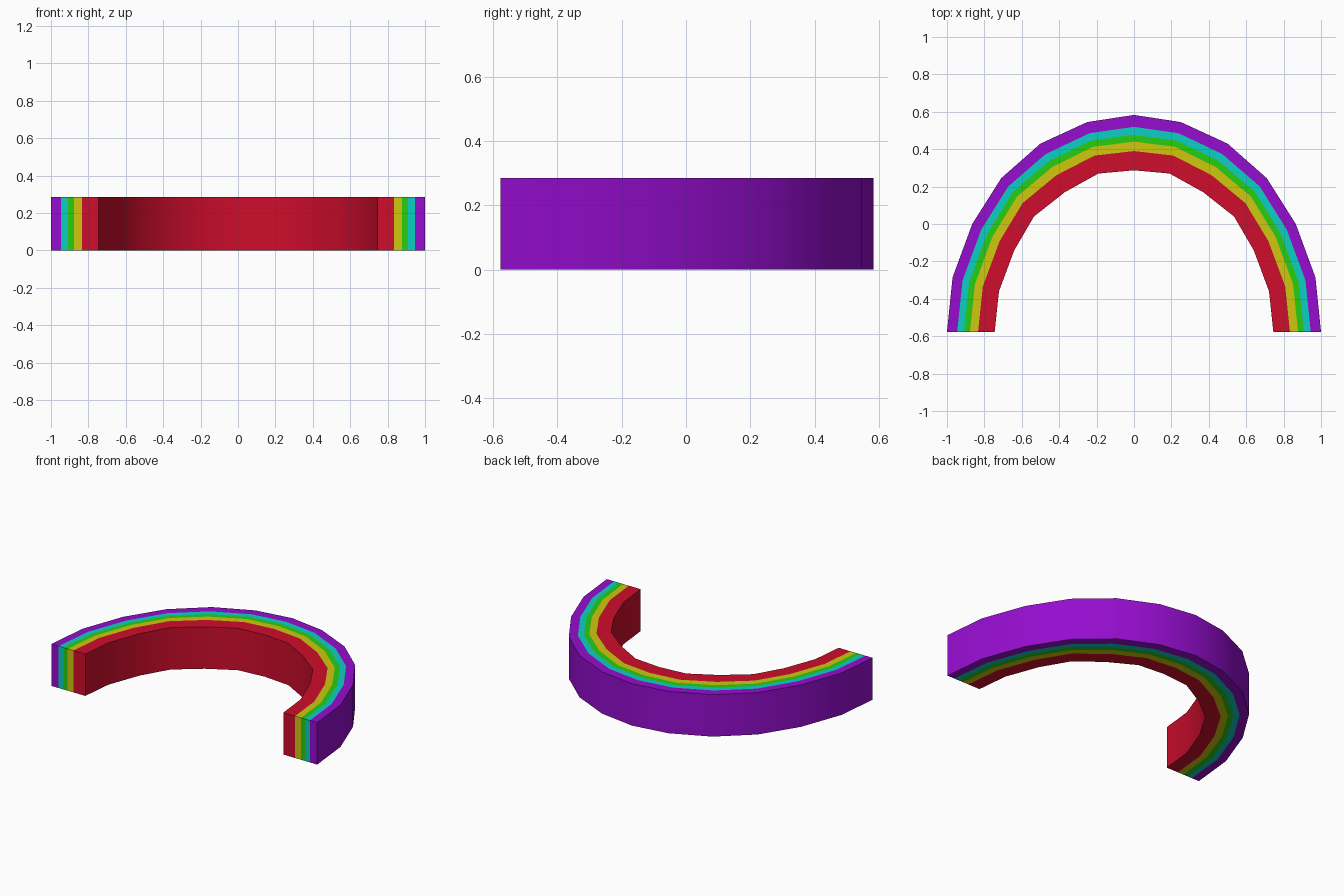
import bpy, bmesh, math

if "Cube" in bpy.data.objects:
    bpy.data.objects.remove(bpy.data.objects["Cube"])

HEIGHT = 0.285
# Right half of the arch, apex to foot: outer and inner outlines
OUTER = [(0, .583), (.25, .545), (.5, .43), (.71, .245), (.865, .0), (.97, -.285), (1.0, -.577)]
INNER = [(0, .287), (.19, .27), (.37, .17), (.535, .04), (.64, -.14), (.722, -.36), (.745, -.577)]
# Band borders across the thickness, outside to inside
STOPS = [0, .215, .36, .482, .652, 1]
COLOURS = [("purple", (.30, .004, .62)), ("turquoise", (.004, .62, .55)),
           ("green", (.022, .62, .006)), ("yellow", (.62, .57, .005)),
           ("red", (.62, .004, .025))]


def mirrored(half):
    return [(-x, y) for x, y in reversed(half[1:])] + half


outer, inner = mirrored(OUTER), mirrored(INNER)
bm = bmesh.new()
# Grid of points: level, band border, position along the arch
grid = [[[bm.verts.new((a[0] + (b[0] - a[0]) * t, a[1] + (b[1] - a[1]) * t, z))
          for a, b in zip(outer, inner)] for t in STOPS] for z in (0, HEIGHT)]
low, high = grid
n = len(outer)


def quad(verts, mat):
    bm.faces.new(verts).material_index = mat


for k in range(len(COLOURS)):
    # Top and bottom stripes
    for i in range(n - 1):
        for g in grid:
            quad((g[k][i], g[k][i + 1], g[k + 1][i + 1], g[k + 1][i]), k)
    # Foot ends
    for i in (0, n - 1):
        quad((low[k][i], low[k + 1][i], high[k + 1][i], high[k][i]), k)
# Outer and inner walls
for k, mat in ((0, 0), (len(STOPS) - 1, len(COLOURS) - 1)):
    for i in range(n - 1):
        quad((low[k][i], low[k][i + 1], high[k][i + 1], high[k][i]), mat)
bmesh.ops.recalc_face_normals(bm, faces=bm.faces[:])

mesh = bpy.data.meshes.new("rainbow_arch")
bm.to_mesh(mesh)
bm.free()
for name, rgb in COLOURS:
    m = bpy.data.materials.new(name)
    m.diffuse_color = (*rgb, 1)
    m.use_nodes = True
    m.node_tree.nodes["Principled BSDF"].inputs["Base Color"].default_value = m.diffuse_color
    mesh.materials.append(m)
arch = bpy.data.objects.new("rainbow_arch", mesh)
bpy.context.collection.objects.link(arch)

# Smooth walls, sharp rims
bpy.context.view_layer.objects.active = arch
arch.select_set(True)
bpy.ops.object.shade_smooth_by_angle(angle=math.radians(35))
